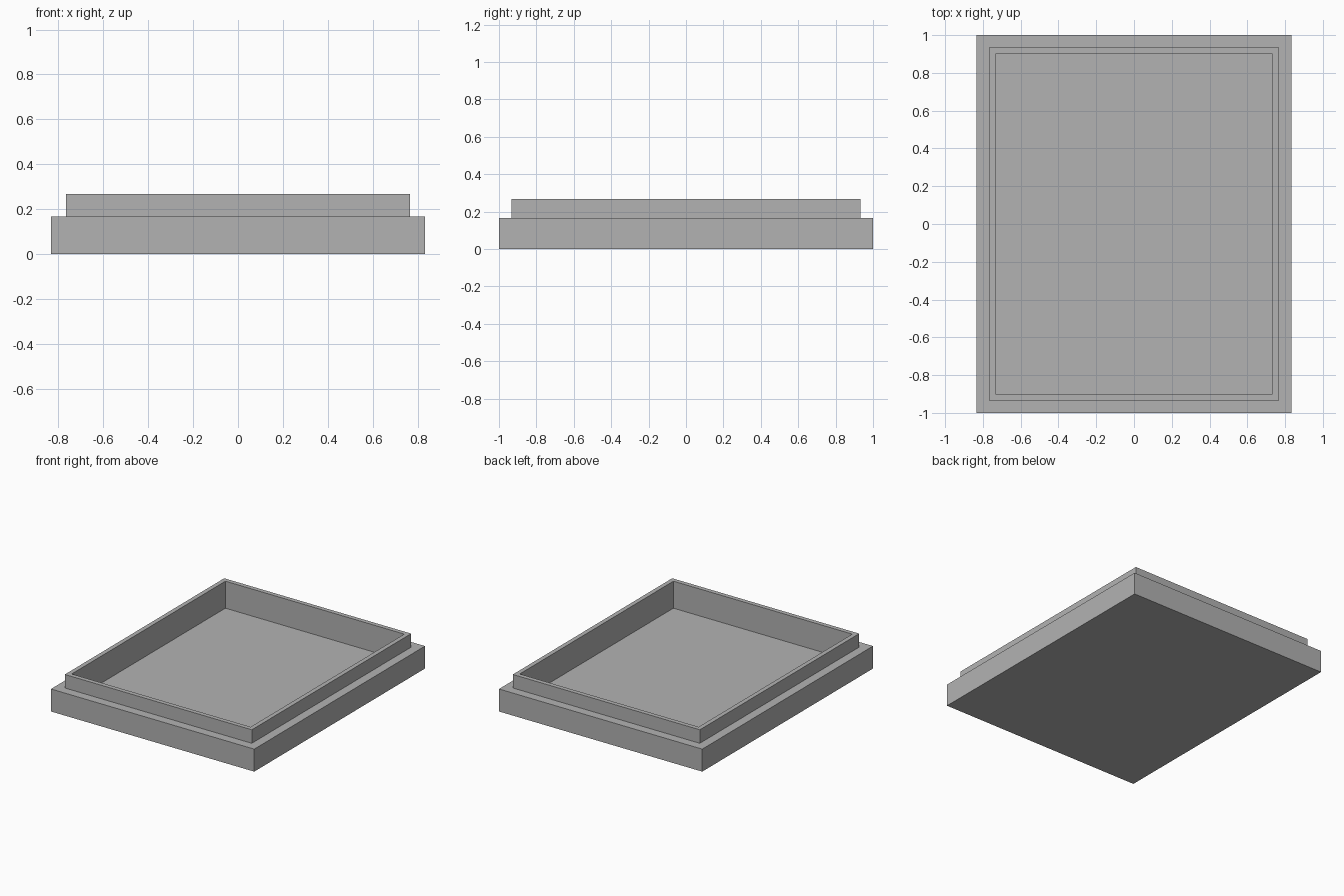
import bpy
import bmesh

cube = bpy.data.objects.get("Cube")
if cube:
    bpy.data.objects.remove(cube, do_unlink=True)

HALF_X, HALF_Y = 0.8333, 1.0
BASE_H = 0.1667       # height of the outer block
LEDGE = 0.0667        # width of the step around the rim
RIM_H = 0.1           # rim height above the step
RIM_WALL = 0.0333     # rim thickness
FLOOR_Z = 0.0667      # height of the tray floor

# Single matte grey
grey = bpy.data.materials.new("matte grey")
grey.use_nodes = True
colour = (0.448, 0.448, 0.448, 1.0)
grey.diffuse_color = colour
grey.node_tree.nodes["Principled BSDF"].inputs["Base Color"].default_value = colour


def inset(bm, face, width):
    """Shrink the face inside a flat border and return it."""
    bmesh.ops.inset_region(bm, faces=[face], thickness=width, use_even_offset=True)
    return face


def extrude(bm, face, height):
    """Push the face up or down with new side walls and return it."""
    new = bmesh.ops.extrude_discrete_faces(bm, faces=[face])["faces"][0]
    bmesh.ops.translate(bm, verts=new.verts, vec=(0, 0, height))
    return new


bm = bmesh.new()
# Outer block
bmesh.ops.create_cube(bm, size=1)
bmesh.ops.scale(bm, verts=bm.verts, vec=(2 * HALF_X, 2 * HALF_Y, BASE_H))
bmesh.ops.translate(bm, verts=bm.verts, vec=(0, 0, BASE_H / 2))
bm.normal_update()
top = max(bm.faces, key=lambda f: f.calc_center_median().z)

# Step and raised rim
top = inset(bm, top, LEDGE)
top = extrude(bm, top, RIM_H)
bm.normal_update()

# Hollow inside
top = inset(bm, top, RIM_WALL)
extrude(bm, top, FLOOR_Z - BASE_H - RIM_H)
bmesh.ops.recalc_face_normals(bm, faces=bm.faces)

mesh = bpy.data.meshes.new("tray")
bm.to_mesh(mesh)
bm.free()
mesh.materials.append(grey)
tray = bpy.data.objects.new("tray", mesh)
bpy.context.collection.objects.link(tray)
